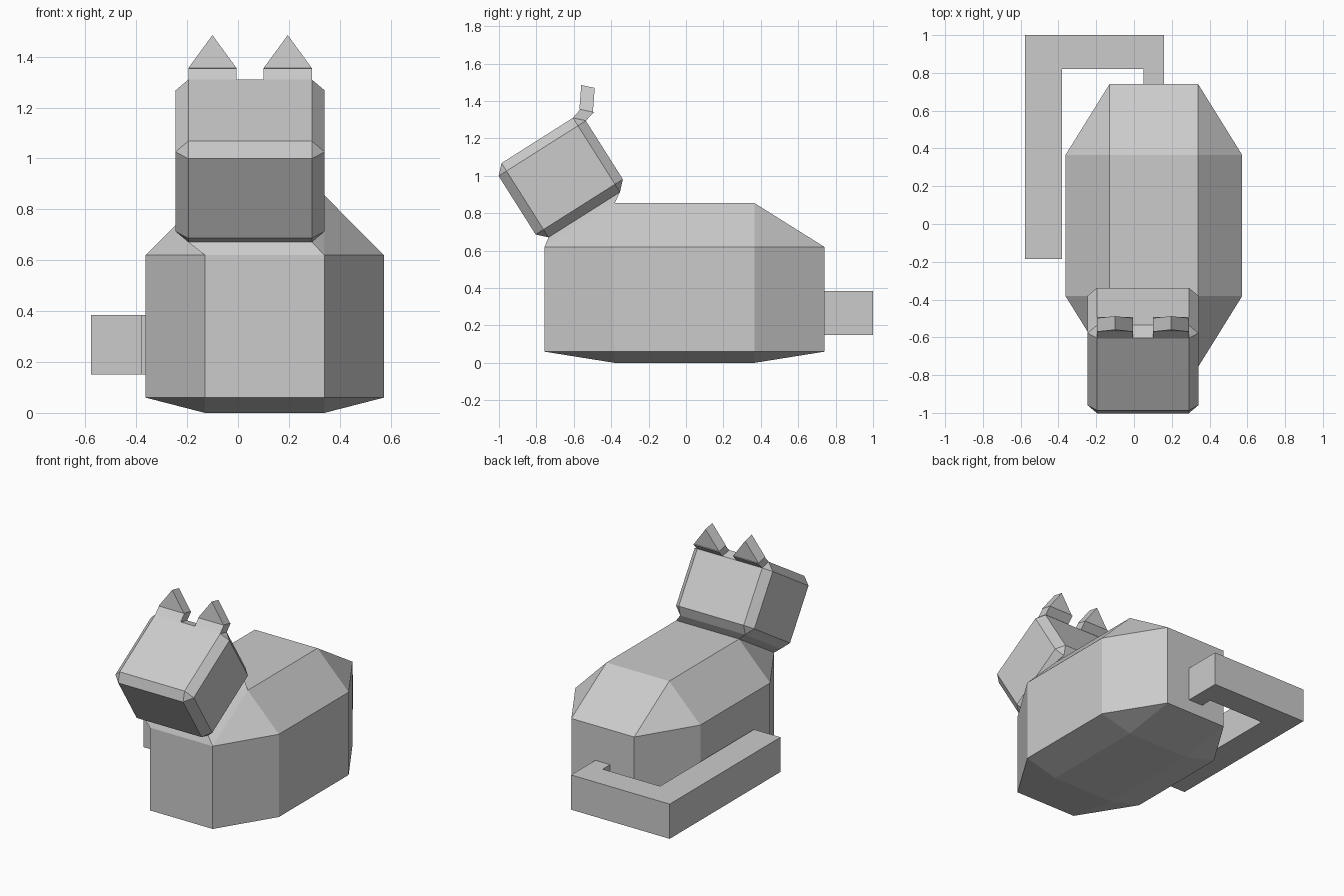
import bpy, bmesh
from mathutils import Vector

if "Cube" in bpy.data.objects:
    bpy.data.objects.remove(bpy.data.objects["Cube"])

grey = bpy.data.materials.new("light_grey")
grey.diffuse_color = (0.6, 0.6, 0.6, 1)
grey.use_nodes = True
grey.node_tree.nodes["Principled BSDF"].inputs["Base Color"].default_value = grey.diffuse_color


def finish(bm, name):
    bmesh.ops.recalc_face_normals(bm, faces=bm.faces[:])
    me = bpy.data.meshes.new(name)
    bm.to_mesh(me)
    bm.free()
    me.materials.append(grey)
    bpy.context.collection.objects.link(bpy.data.objects.new(name, me))


def hull(name, points):
    bm = bmesh.new()
    for p in points:
        bm.verts.new(p)
    bmesh.ops.convex_hull(bm, input=bm.verts[:])
    bmesh.ops.dissolve_limit(bm, angle_limit=0.01, verts=bm.verts[:], edges=bm.edges[:])
    finish(bm, name)


def prism(name, outline, depth):
    bm = bmesh.new()
    f = bm.faces.new([bm.verts.new(p) for p in outline])
    r = bmesh.ops.extrude_face_region(bm, geom=[f])
    top = [v for v in r["geom"] if isinstance(v, bmesh.types.BMVert)]
    bmesh.ops.translate(bm, verts=top, vec=depth)
    finish(bm, name)


S = (-1, 1)

# Body: chamfered block, octagonal in plan
BX, BY = 0.105, -0.008
body = []
for sx in S:
    for sy in S:
        body += [(BX + sx * 0.235, BY + sy * 0.373, z) for z in (0, 0.855)]
        for z in (0.06, 0.62):
            body += [(BX + sx * 0.235, BY + sy * 0.748, z),
                     (BX + sx * 0.468, BY + sy * 0.373, z)]
hull("body", body)

# Head: chamfered box tilted back
U, W = Vector((0, 0.845, 0.535)), Vector((0, -0.535, 0.845))
HX = 0.0475


def head_pt(x, u, w):
    return Vector((HX + x, 0, 0)) + U * (u - 0.036) + W * (w + 1.195)


head = []
for a in S:
    for b in S:
        for c in S:
            head += [head_pt(a * 0.293, b * 0.226, c * 0.185),
                     head_pt(a * 0.243, b * 0.276, c * 0.185),
                     head_pt(a * 0.243, b * 0.226, c * 0.235)]
hull("head", head)

# Neck: joins the sloped chest face to the underside of the head
neck = [head_pt(a * 0.243, b * 0.226, -0.235) for a in S for b in S]
neck += [(BX + a * 0.235, y, z) for a in S for y, z in ((-0.756, 0.62), (-0.381, 0.855))]
hull("neck", neck)

# Ears: slanted base with a pointed upright tip
for side, name in ((-1, "left_ear"), (1, "right_ear")):
    cx = HX + side * 0.148
    l, r = cx - 0.095, cx + 0.095
    prism(name + "_base", [(l, -0.605, 1.31), (l, -0.535, 1.295),
                           (l, -0.492, 1.34), (l, -0.565, 1.355)], (0.19, 0, 0))
    prism(name + "_tip", [(l, -0.57, 1.355), (r, -0.57, 1.355), (cx, -0.56, 1.485)],
          (0, 0.072, -0.015))

# Tail: flat bar wrapped around the left side
prism("tail", [(0.05, 0.72, 0.15), (0.16, 0.72, 0.15), (0.16, 1, 0.15), (-0.578, 1, 0.15),
               (-0.578, -0.185, 0.15), (-0.38, -0.185, 0.15), (-0.38, 0.82, 0.15),
               (0.05, 0.82, 0.15)], (0, 0, 0.235))
